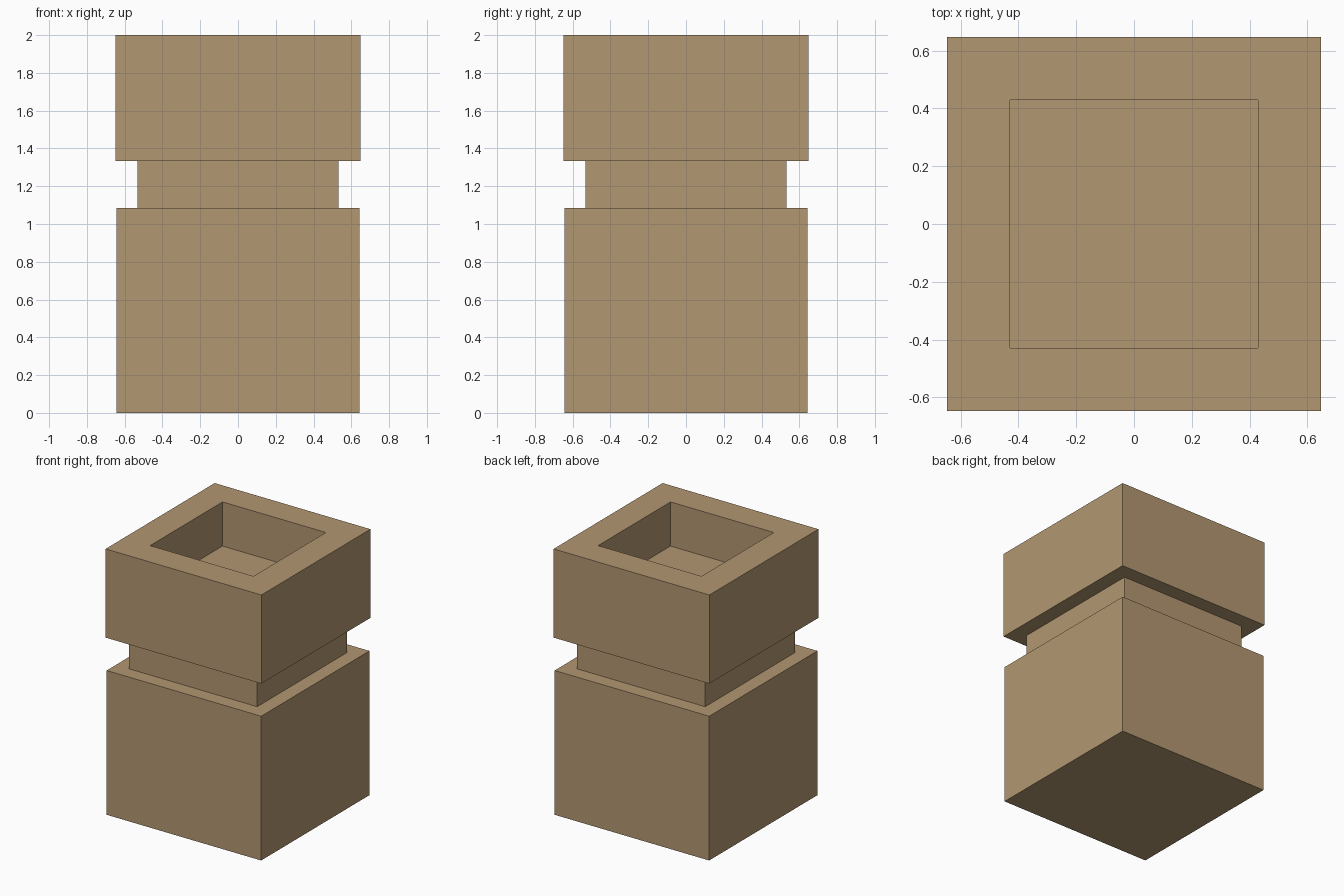
import bpy
import bmesh

if "Cube" in bpy.data.objects:
    bpy.data.objects.remove(bpy.data.objects["Cube"])


def square_stack(name, profile, material):
    """Sweep a (half width, height) profile around a square and cap both ends."""
    bm = bmesh.new()
    rings = [[bm.verts.new((sx * h, sy * h, z))
              for sx, sy in ((-1, -1), (1, -1), (1, 1), (-1, 1))]
             for h, z in profile]
    for low, high in zip(rings, rings[1:]):
        for i in range(4):
            j = (i + 1) % 4
            bm.faces.new((low[i], low[j], high[j], high[i]))
    bm.faces.new(rings[0][::-1])
    bm.faces.new(rings[-1])
    bmesh.ops.recalc_face_normals(bm, faces=bm.faces)
    mesh = bpy.data.meshes.new(name)
    bm.to_mesh(mesh)
    bm.free()
    mesh.materials.append(material)
    obj = bpy.data.objects.new(name, mesh)
    bpy.context.collection.objects.link(obj)
    return obj


tan = bpy.data.materials.new("tan")
tan.diffuse_color = (0.45, 0.31, 0.17, 1)
tan.use_nodes = True
tan.node_tree.nodes["Principled BSDF"].inputs["Base Color"].default_value = tan.diffuse_color

# Base block, narrow neck, top block and square recess in one closed shell
BASE, NECK, TOP, RECESS = 0.643, 0.533, 0.648, 0.43
square_stack("square_pedestal", [
    (BASE, 0), (BASE, 1.085),
    (NECK, 1.085), (NECK, 1.333),
    (TOP, 1.333), (TOP, 2),
    (RECESS, 2), (RECESS, 1.668),
], tan)
